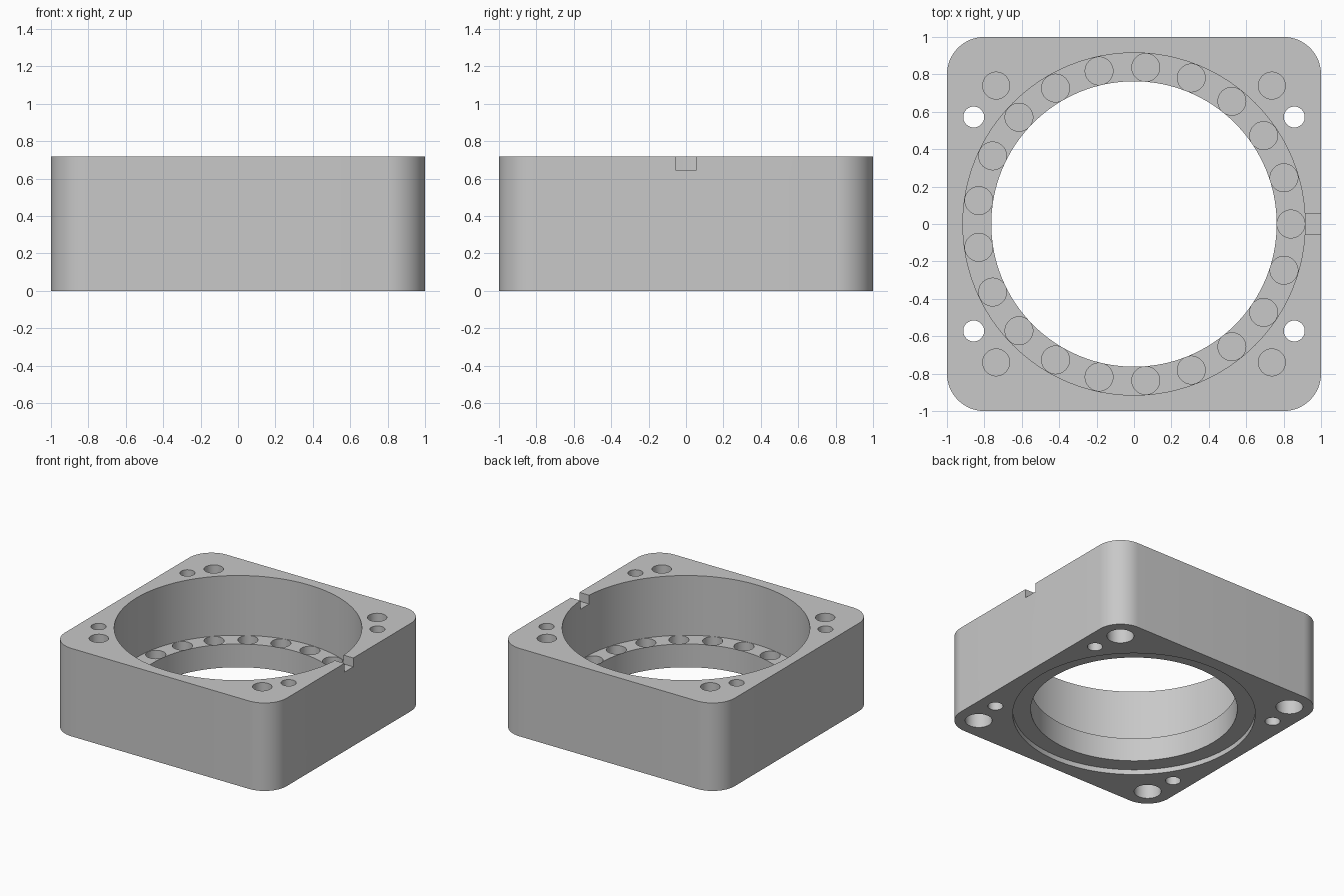
import bpy
import bmesh
from math import cos, sin, pi, radians
from mathutils import Matrix

cube = bpy.data.objects.get("Cube")
if cube:
    bpy.data.objects.remove(cube)

HEIGHT = 0.717
LEDGE = 0.23      # shelf height inside the bore
RECESS = 0.04     # depth of the underside counterbore

grey = bpy.data.materials.new("machined grey")
grey.use_nodes = True
colour = (0.58, 0.58, 0.58, 1)
grey.diffuse_color = colour
grey.node_tree.nodes["Principled BSDF"].inputs["Base Color"].default_value = colour


def finish(name, bm):
    bmesh.ops.recalc_face_normals(bm, faces=bm.faces)
    mesh = bpy.data.meshes.new(name)
    bm.to_mesh(mesh)
    bm.free()
    mesh.materials.append(grey)
    obj = bpy.data.objects.new(name, mesh)
    bpy.context.collection.objects.link(obj)
    return obj


def cylinders(name, centres, radius, low, high, segments=40):
    """One mesh of upright cylinders, all the same size."""
    bm = bmesh.new()
    for x, y in centres:
        bmesh.ops.create_cone(bm, cap_ends=True, segments=segments,
                              radius1=radius, radius2=radius, depth=high - low,
                              matrix=Matrix.Translation((x, y, (low + high) / 2)))
    return finish(name, bm)


def box(name, x0, x1, y, z0, z1):
    bm = bmesh.new()
    place = Matrix.Translation(((x0 + x1) / 2, 0, (z0 + z1) / 2))
    bmesh.ops.create_cube(bm, size=1, matrix=place @ Matrix.Diagonal((x1 - x0, 2 * y, z1 - z0, 1)))
    return finish(name, bm)


def rounded_block(name, half, radius, height, steps=16):
    bm = bmesh.new()
    ring = []
    for corner in range(4):
        middle = radians(45 + 90 * corner)
        cx = (half - radius) * (1 if cos(middle) > 0 else -1)
        cy = (half - radius) * (1 if sin(middle) > 0 else -1)
        for i in range(steps + 1):
            a = pi / 2 * (corner + i / steps)
            ring.append(bm.verts.new((cx + radius * cos(a), cy + radius * sin(a), 0)))
    base = bm.faces.new(ring)
    top = bmesh.ops.extrude_face_region(bm, geom=[base])["geom"]
    bmesh.ops.translate(bm, vec=(0, 0, height),
                        verts=[v for v in top if isinstance(v, bmesh.types.BMVert)])
    return finish(name, bm)


def four_corners(x, y):
    return [(sx * x, sy * y) for sx in (-1, 1) for sy in (-1, 1)]


housing = rounded_block("housing", 1, 0.2, HEIGHT)

ledge_ring = [(0.839 * cos(2 * pi * i / 21), 0.839 * sin(2 * pi * i / 21)) for i in range(21)]
centre = [(0, 0)]

cutters = [
    # stepped central opening
    cylinders("main_bore_cutter", centre, 0.915, LEDGE, HEIGHT + 0.1, 128),
    cylinders("lower_bore_cutter", centre, 0.763, -0.1, LEDGE + 0.1, 128),
    cylinders("underside_recess_cutter", centre, 0.896, -0.1, RECESS, 128),
    # ring of blind holes in the shelf
    cylinders("ledge_hole_cutter", ledge_ring, 0.0745, LEDGE - 0.1, LEDGE + 0.1),
    # corner holes: through, blind from the top, blind from below
    cylinders("through_hole_cutter", four_corners(0.857, 0.572), 0.056, -0.1, HEIGHT + 0.1),
    cylinders("top_hole_cutter", four_corners(0.737, 0.74), 0.072, HEIGHT - 0.2, HEIGHT + 0.1),
    cylinders("bottom_hole_cutter", four_corners(0.815, 0.815), 0.1, -0.1, 0.3),
    # notch across the rim
    box("rim_notch_cutter", 0.85, 1.1, 0.057, 0.645, HEIGHT + 0.1),
]

bpy.context.view_layer.objects.active = housing
for cutter in cutters:
    cutter.hide_render = True
    mod = housing.modifiers.new(cutter.name, 'BOOLEAN')
    mod.operation = 'DIFFERENCE'
    mod.solver = 'EXACT'
    mod.object = cutter
    bpy.ops.object.modifier_apply(modifier=mod.name)
    bpy.data.objects.remove(cutter)

bpy.ops.object.select_all(action='DESELECT')
housing.select_set(True)
bpy.ops.object.shade_smooth_by_angle(angle=radians(30))
